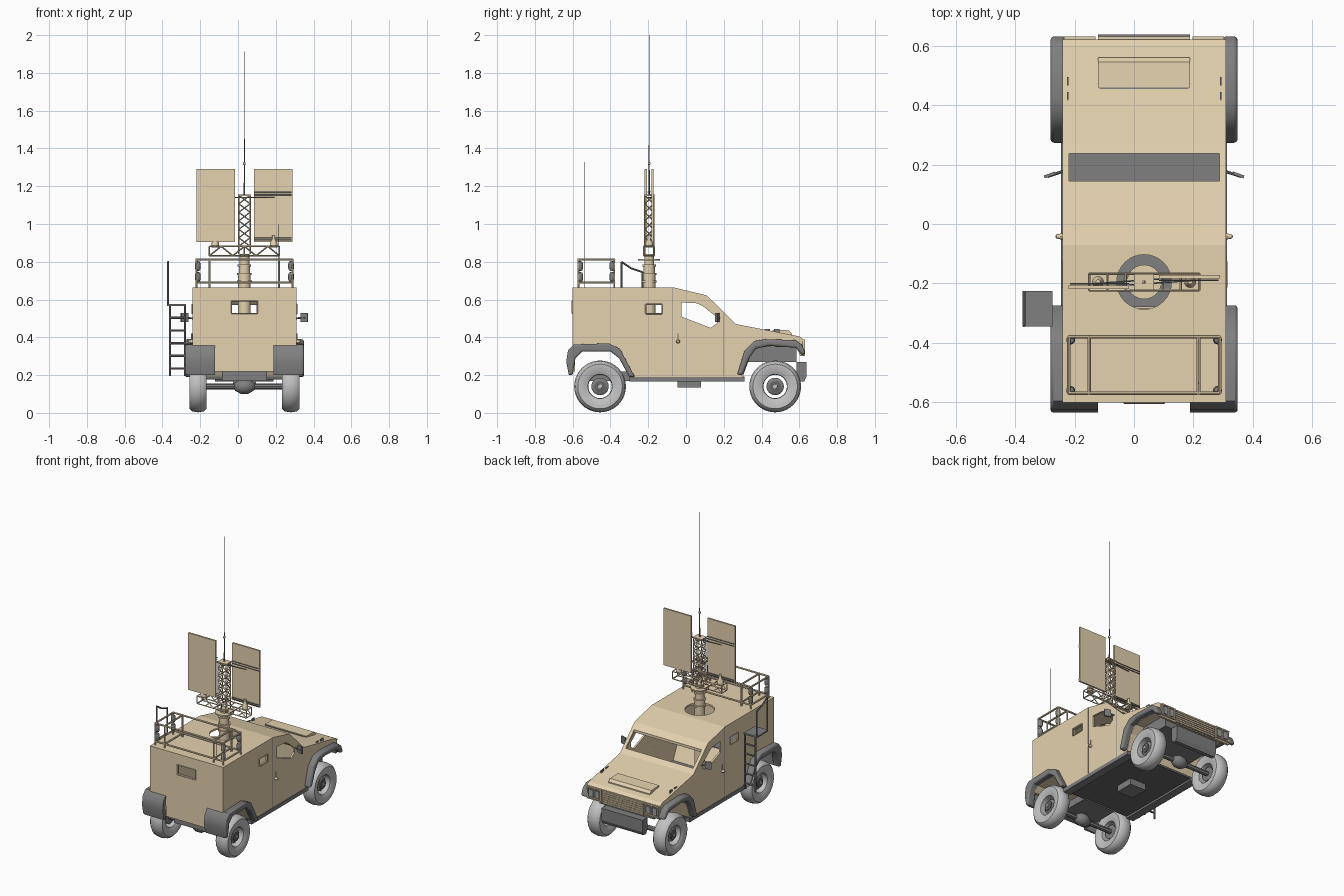
import bpy, bmesh, math
from mathutils import Matrix, Vector

if "Cube" in bpy.data.objects:
    bpy.data.objects.remove(bpy.data.objects["Cube"])

CX = 0.034          # centre line of the vehicle
HALF = 0.275        # half width of the hull
MAST = Vector((CX, -0.195, 0))


def material(name, *rgb):
    m = bpy.data.materials.new(name)
    m.use_nodes = True
    m.diffuse_color = (*rgb, 1)
    m.node_tree.nodes["Principled BSDF"].inputs["Base Color"].default_value = (*rgb, 1)
    return m


TAN = material("sand paint", 0.78, 0.64, 0.43)
GREY = material("grey plastic", 0.215, 0.215, 0.215)
DARK = material("dark metal", 0.13, 0.13, 0.13)
TYRE = material("light grey rubber", 0.54, 0.54, 0.54)
GLASS = material("lamp glass", 0.33, 0.36, 0.38)


def finish(name, bm, mat, smooth=False):
    bmesh.ops.recalc_face_normals(bm, faces=bm.faces)
    me = bpy.data.meshes.new(name)
    bm.to_mesh(me)
    bm.free()
    ob = bpy.data.objects.new(name, me)
    bpy.context.collection.objects.link(ob)
    me.materials.append(mat)
    if smooth:
        bpy.ops.object.select_all(action="DESELECT")
        ob.select_set(True)
        bpy.context.view_layer.objects.active = ob
        bpy.ops.object.shade_smooth_by_angle(angle=math.radians(40))
    return ob


def box(name, x, y, z, mat, turn=0):
    """Box from (low, high) ranges, turned about its own vertical axis."""
    bm = bmesh.new()
    mid = Vector([(a + b) / 2 for a, b in (x, y, z)])
    size = [b - a for a, b in (x, y, z)]
    bmesh.ops.create_cube(bm, size=1, matrix=Matrix.Translation(mid)
                          @ Matrix.Rotation(turn, 4, "Z") @ Matrix.Diagonal((*size, 1)))
    return finish(name, bm, mat)


def prism(name, profile, x0, x1, mat, smooth=False):
    """Side profile of (y, z) points stretched across x."""
    bm = bmesh.new()
    face = bm.faces.new([bm.verts.new((x0, y, z)) for y, z in profile])
    new = bmesh.ops.extrude_face_region(bm, geom=[face])["geom"]
    bmesh.ops.translate(bm, vec=(x1 - x0, 0, 0),
                        verts=[v for v in new if isinstance(v, bmesh.types.BMVert)])
    return finish(name, bm, mat, smooth)


def lathe(name, profile, at, mat, axis="Z", steps=32):
    """Spin (radius, height) points about an axis through a point."""
    bm = bmesh.new()
    verts = [bm.verts.new((r, 0, h)) for r, h in profile]
    edges = [bm.edges.new(p) for p in zip(verts, verts[1:])]
    bmesh.ops.spin(bm, geom=verts + edges, axis=(0, 0, 1), cent=(0, 0, 0),
                   angle=math.tau, steps=steps)
    bmesh.ops.remove_doubles(bm, verts=bm.verts, dist=0.0002)
    turn = Matrix.Rotation(math.pi / 2, 4, "Y") if axis == "X" else Matrix()
    bmesh.ops.transform(bm, matrix=Matrix.Translation(at) @ turn, verts=bm.verts)
    return finish(name, bm, mat, True)


def bars(name, pairs, r, mat, tip=None, sides=8):
    """Straight rods between pairs of points."""
    bm = bmesh.new()
    for a, b in pairs:
        a, b = Vector(a), Vector(b)
        d = b - a
        bmesh.ops.create_cone(bm, cap_ends=True, segments=sides, radius1=r,
                              radius2=r if tip is None else tip, depth=d.length,
                              matrix=Matrix.Translation((a + b) / 2)
                              @ d.to_track_quat("Z", "Y").to_matrix().to_4x4())
    return finish(name, bm, mat, True)


def chain(points, closed=False):
    return list(zip(points, points[1:] + points[:1])) if closed else list(zip(points, points[1:]))


def cut(ob, cutter):
    mod = ob.modifiers.new("cut", "BOOLEAN")
    mod.operation, mod.solver, mod.object = "DIFFERENCE", "EXACT", cutter
    cutter.hide_render = True
    bpy.context.view_layer.objects.active = ob
    bpy.ops.object.modifier_apply(modifier=mod.name)
    bpy.data.objects.remove(cutter)


# Hull: hollow shell with window, windscreen and mast openings
L, R = CX - HALF, CX + HALF
hull = prism("hull", [(-.6, .665), (-.07, .665), (.11, .622), (.265, .47), (.6, .405), (.62, .39),
             (.62, .3), (.605, .3), (.585, .35), (.38, .35), (.34, .3), (.3, .19), (-.29, .19),
             (-.35, .29), (-.39, .325), (-.55, .325), (-.585, .29), (-.6, .29)], L, R, TAN)
cut(hull, prism("cabin_cutter", [(-.588, .653), (-.07, .653), (.105, .61), (.25, .465), (.27, .21),
    (-.285, .21), (-.35, .345), (-.588, .345)], L + .012, R - .012, TAN))
cut(hull, prism("door_window_cutter", [(-.025, .585), (.06, .58), (.09, .565), (.165, .505),
    (.165, .475), (.13, .45), (-.025, .51)], L - .1, R + .1, TAN))
cut(hull, box("side_window_cutter", (L - .1, R + .1), (-.21, -.13), (.528, .572), TAN))
cut(hull, box("rear_window_cutter", (CX - .065, CX + .065), (-.7, -.5), (.53, .59), TAN))
cut(hull, prism("windscreen_cutter", [(.145, .7), (.237, .7), (.237, .46), (.145, .54)],
    L + .022, R - .022, TAN))
cut(hull, lathe("mast_cutter", [(0, .6), (.092, .6), (.092, .7), (0, .7)], MAST, TAN))
box("rear_panel", (CX - .155, CX + .155), (-.6, -.588), (.22, .34), TAN)
box("cabin_floor", (L + .015, R - .015), (-.28, .265), (.211, .216), GREY)
box("rear_cabin_floor", (L + .015, R - .015), (-.585, -.35), (.346, .351), GREY)

# Hood and nose details
prism("hood_scoop", [(.46, .425), (.46, .44), (.545, .437), (.56, .42), (.56, .4)],
      CX - .155, CX + .155, TAN)
box("scoop_intake", (CX - .15, CX + .15), (.455, .46), (.43, .437), GREY)
box("grille_back", (CX - .155, CX + .155), (.62, .624), (.30, .38), GREY)
for i in range(6):
    z = .301 + i * .0145
    box("grille_slat", (CX - .155, CX + .155), (.621, .631), (z, z + .010), TAN)
prism("bumper", [(.585, .27), (.637, .27), (.637, .19), (.625, .165), (.6, .165), (.585, .19)],
      CX - .155, CX + .155, GREY)
box("engine_block", (L + .07, R - .07), (.29, .585), (.27, .352), GREY)

# Underbody
box("underbody", (L + .01, R - .01), (-.3, .31), (.178, .192), DARK)
box("belly_box", (CX - .06, CX + .06), (-.045, .08), (.135, .18), GREY)
box("rear_tow_frame", (CX - .12, CX + .12), (-.56, -.29), (.17, .22), GREY)

# Wheels with open rims, and axles
tyre = [(.064, -.034), (.09, -.046), (.118, -.046), (.132, -.032), (.137, 0),
        (.132, .032), (.118, .046), (.09, .046), (.064, .034), (.062, 0), (.064, -.034)]
for end, y in (("rear", -.455), ("front", .472)):
    for s in (-1, 1):
        at = Vector((CX + s * .246, y, .14))
        lathe(end + "_tyre", tyre, at, TYRE, "X", 40)
        lathe(end + "_hub", [(0, s * .022), (.034, s * .022), (.046, s * .012),
              (.046, -s * .02), (0, -s * .02)], at, GREY, "X")
        lathe(end + "_hub_ring", [(.03, s * .02), (.03, s * .027), (.012, s * .03),
              (0, s * .03)], at, DARK, "X")
        lathe(end + "_hub_cap", [(0, s * .035), (.011, s * .035), (.012, s * .028)], at, TYRE, "X")
    bars(end + "_axle", [((L, y, .14), (R, y, .14))], .016, GREY)
    lathe(end + "_differential", [(0, -.06), (.022, -.05), (.04, -.018), (.04, .018),
          (.022, .05), (0, .06)], (CX, y, .14), GREY, "X")

# Parts on both sides
rear_arch = [(-.62, .2), (-.634, .27), (-.625, .33), (-.595, .362), (-.41, .368), (-.35, .34),
             (-.27, .19), (-.3, .19), (-.355, .29), (-.4, .325), (-.55, .325), (-.585, .29), (-.6, .2)]
front_arch = [(.27, .2), (.31, .33), (.36, .38), (.42, .39), (.58, .385), (.615, .36), (.635, .31),
              (.61, .31), (.58, .345), (.44, .355), (.37, .34), (.335, .29), (.3, .2)]
flap = [(-.598, .36), (-.625, .33), (-.634, .27), (-.62, .2), (-.606, .2), (-.606, .3)]
for s in (-1, 1):
    side = CX + s * HALF

    def span(a, b):
        return tuple(sorted((side + s * a, side + s * b)))

    for name, arch in (("rear_fender", rear_arch), ("front_fender", front_arch)):
        ob = prism(name, arch, *span(-.012, .04), GREY, True)
        bev = ob.modifiers.new("round", "BEVEL")
        bev.width, bev.segments, bev.limit_method = .018, 4, "ANGLE"
        bev.angle_limit = math.radians(50)
    prism("rear_mud_flap", flap, *span(-.12, .026), GREY, True)
    box("sill", span(-.05, .004), (-.3, .31), (.165, .19), GREY)
    for y, top in ((-.07, .66), (.2, .53)):
        box("door_seam", span(-.002, .001), (y - .0015, y + .0015), (.195, top), GREY)
    lathe("door_knob", [(0, -.02), (.007, -.016), (.01, 0), (.007, .016), (0, .02)],
          (side + s * .004, -.042, .378), TAN, "X", 16)
    bars("door_handle", [((side + s * .004, -.042, .38), (side + s * .004, -.042, .42))], .003, TAN)
    # Frame of the small side window
    win = [(side + s * .002, y, z) for y, z in ((-.213, .525), (-.127, .525), (-.127, .575), (-.213, .575))]
    bars("side_window_frame", chain(win, True), .003, TAN, sides=4)
    # Mirror on its arm
    bars("mirror_arm", [((side - s * .005, .178, .50), (side + s * .05, .16, .505))], .005, GREY)
    box("mirror", span(.022, .062), (.16, .17), (.482, .53), GREY, -s * .35)
    # Headlights in a sand coloured frame
    box("headlight_recess", span(-.105, -.012), (.62, .624), (.315, .38), GREY)
    for z in (.311, .38):
        box("headlight_frame", span(-.112, -.006), (.62, .631), (z, z + .008), TAN)
    for d in (-.108, -.06, -.012):
        box("headlight_frame", span(d - .004, d + .004), (.62, .631), (.315, .384), TAN)
    for d in (-.084, -.036):
        box("headlight", span(d - .015, d + .015), (.622, .629), (.325, .37), GLASS)
    for y in (.43, .48):
        box("hood_latch", span(-.02, -.015), (y - .014, y + .014), (.42, .445), GREY)

# Rear window frame
bars("rear_window_frame", chain([(CX + x, -.602, z) for x, z in
     ((-.068, .527), (.068, .527), (.068, .593), (-.068, .593))], True), .003, TAN, sides=4)

# Telescopic mast base
lathe("mast_base", [(0, .22), (.033, .22), (.033, .69), (.04, .69), (.04, .7), (.033, .7), (.033, .73),
      (.038, .73), (.038, .74), (.03, .74), (.03, .775), (.036, .775), (.036, .785),
      (.026, .785), (.026, .84), (0, .84)], MAST, TAN)
lathe("mast_flange", [(.02, .808), (.058, .808), (.058, .816), (.02, .816)], MAST, TAN)

# Horizontal truss
truss, xs = [], [-.185 + i * .37 / 6 for i in range(7)]
for dy in (-.028, .028):
    for z in (.832, .882):
        truss.append((MAST + Vector((-.185, dy, z)), MAST + Vector((.185, dy, z))))
    zig = [MAST + Vector((x, dy, .882 if i % 2 else .832)) for i, x in enumerate(xs)]
    truss += chain(zig)
    truss += [(MAST + Vector((x, dy, .832)), MAST + Vector((x, dy, .882))) for x in xs[::3]]
for x in xs:
    truss += [(MAST + Vector((x, -.028, z)), MAST + Vector((x, .028, z))) for z in (.832, .882)]
bars("truss", truss, .004, TAN, sides=4)

# Lattice tower
tower, n = [], 6
corners = [(-.03, -.024), (.03, -.024), (.03, .024), (-.03, .024)]
for (ax, ay), (bx, by) in chain(corners, True):
    tower.append((MAST + Vector((ax, ay, .84)), MAST + Vector((ax, ay, 1.155))))
    for k in range(n):
        z0, z1 = .882 + k * .045, .927 + k * .045
        tower += [(MAST + Vector((ax, ay, z0)), MAST + Vector((bx, by, z1))),
                  (MAST + Vector((bx, by, z0)), MAST + Vector((ax, ay, z1)))]
bars("tower", tower, .0035, TAN, sides=4)
box("tower_cap", (CX - .034, CX + .034), (-.222, -.168), (1.148, 1.155), TAN)

# Panel antennas, the second turned half way round the mast
for s in (-1, 1):
    def at(x, y, z):
        return MAST + Vector((s * x, s * y, z))
    box("antenna_panel", tuple(sorted((CX + s * .05, CX + s * .255))),
        tuple(sorted((MAST.y + s * .012, MAST.y + s * .024))), (.905, 1.29), TAN)
    bars("panel_brackets", [(at(.05, .006, z), at(.25, .006, z)) for z in (.915, .925, 1.155, 1.17)]
         + [(at(-.05, -.01, 1.14), at(.16, .005, 1.14))], .003, GREY, sides=6)
    lathe("panel_mount", [(0, .875), (.02, .875), (.02, .9), (.008, .92), (.008, .94), (0, .94)],
          at(.155, 0, 0), TAN, steps=16)

# Whip antennas
bars("main_whip", [(MAST + Vector((0, 0, 1.15)), MAST + Vector((0, 0, 1.45)))], .004, GREY, .002)
bars("main_whip_tip", [(MAST + Vector((0, 0, 1.45)), MAST + Vector((0, 0, 2)))], .0015, GREY, .0008)
lathe("whip_joint", [(0, 1.31), (.007, 1.315), (.007, 1.325), (0, 1.33)], MAST, TAN, steps=12)
bars("rear_whip", [((.217, -.535, .665), (.217, -.535, 1.37))], .0015, GREY, .001)

# Roof rack with corner canisters
rack = [(-.22, -.57), (.288, -.57), (.288, -.38), (-.22, -.38)]
rails = [((*a, z), (*b, z)) for z in (.69, .812) for a, b in chain(rack, True)]
rails += [((x, -.575, z), (x, -.375, z)) for x in (-.15, .217) for z in (.69, .812)]
bars("rack_rails", rails, .006, TAN)
bars("rack_posts", [((x, y, .66), (x, y, .812)) for x in (-.15, .217) for y in (-.57, -.38)]
     + [((*c, .665), (*c, .812)) for c in rack], .005, TAN)
for x in (-.213, .281):
    for y in (-.56, -.39):
        for z in (.692, .75):
            lathe("rack_canister", [(0, z), (.011, z + .005), (.015, z + .015), (.015, z + .04),
                  (.011, z + .05), (0, z + .055)], (x, y, 0), GREY, steps=16)

# Side ladder with platform and handrail
lx, ly = (-.36, -.28), -.232
bars("ladder", [((x, ly, .195), (x, ly, .575)) for x in lx]
     + [((lx[0], ly, .235 + i * .067), (lx[1], ly, .235 + i * .067)) for i in range(5)], .006, GREY)
box("ladder_platform", (-.375, -.275), (-.345, -.225), (.566, .576), GREY)
bars("handrail", chain([(-.37, y, z) for y, z in
     ((-.342, .57), (-.342, .8), (-.29, .765), (-.23, .745), (-.23, .57))]), .005, GREY)
